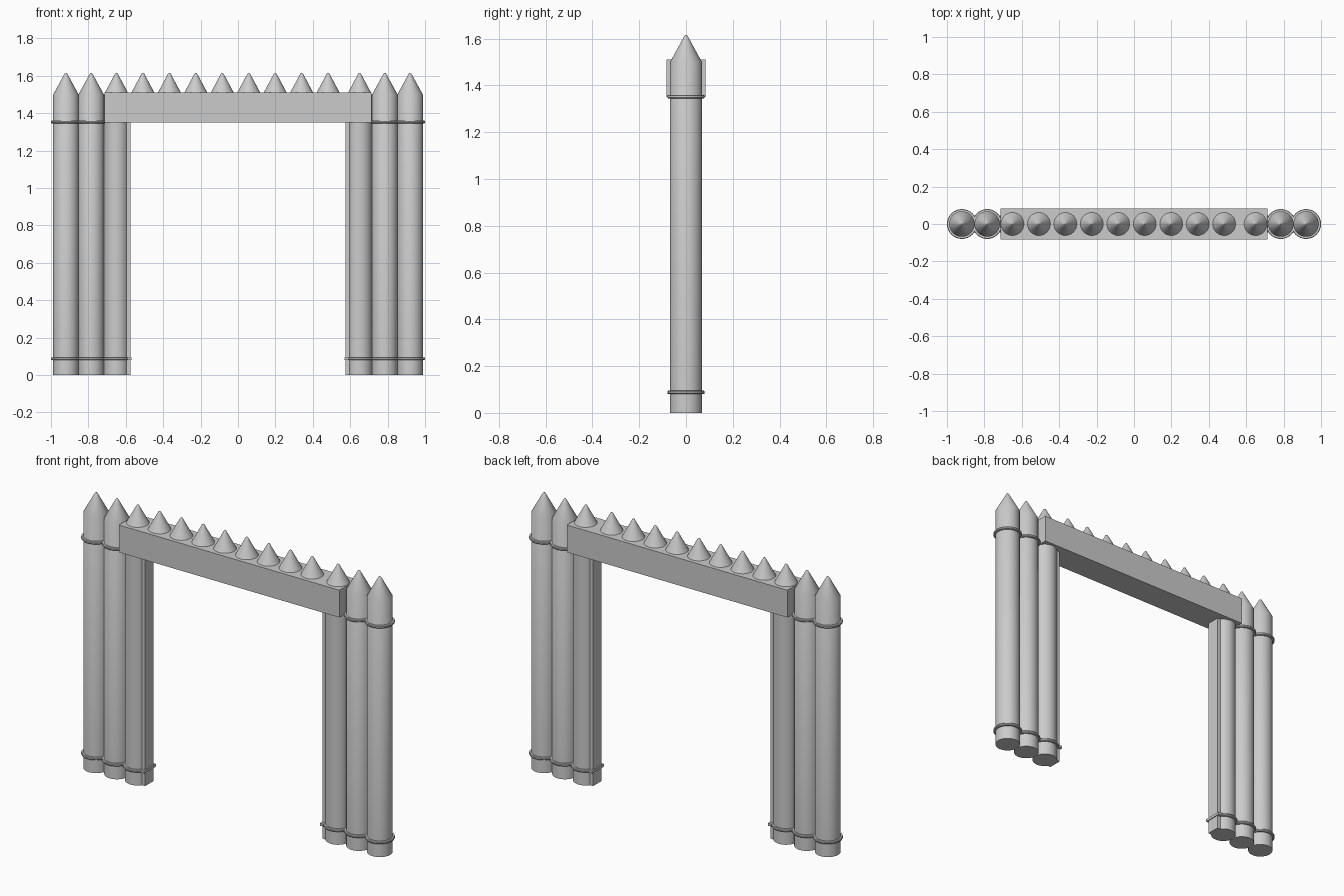
import bpy, bmesh, math

if "Cube" in bpy.data.objects:
    bpy.data.objects.remove(bpy.data.objects["Cube"])

grey = bpy.data.materials.new("light_grey")
grey.diffuse_color = (0.6, 0.6, 0.6, 1)
grey.use_nodes = True
grey.node_tree.nodes["Principled BSDF"].inputs["Base Color"].default_value = grey.diffuse_color


def finish(name, bm, smooth=True):
    bmesh.ops.recalc_face_normals(bm, faces=bm.faces)
    me = bpy.data.meshes.new(name)
    bm.to_mesh(me)
    bm.free()
    ob = bpy.data.objects.new(name, me)
    bpy.context.collection.objects.link(ob)
    me.materials.append(grey)
    if smooth:
        bpy.ops.object.select_all(action='DESELECT')
        ob.select_set(True)
        bpy.context.view_layer.objects.active = ob
        bpy.ops.object.shade_smooth_by_angle(angle=math.radians(30))
    return ob


def lathe(name, profile, x, closed=False, n=32):
    """Spin an (r, z) profile round a vertical axis at x."""
    bm = bmesh.new()
    rings = []
    for r, z in profile:
        rings.append([bm.verts.new((x + r * math.cos(2 * math.pi * i / n),
                                    r * math.sin(2 * math.pi * i / n), z)) for i in range(n)])
    pairs = list(zip(rings, rings[1:]))
    if closed:
        pairs.append((rings[-1], rings[0]))
    for a, b in pairs:
        for i in range(n):
            j = (i + 1) % n
            bm.faces.new((a[i], a[j], b[j], b[i]))
    if not closed:
        bm.faces.new(rings[0])
        bm.faces.new(rings[-1])
    return finish(name, bm)


def box(name, x0, x1, y, z0, z1):
    bm = bmesh.new()
    bmesh.ops.create_cube(bm, size=1)
    for v in bm.verts:
        v.co = ((x0 + x1) / 2 + v.co.x * (x1 - x0), v.co.y * 2 * y,
                (z0 + z1) / 2 + v.co.z * (z1 - z0))
    return finish(name, bm, False)


R = 0.068
def tip(r, z):
    # pointed log end with a slightly blunted tip
    return [(r, z), (0.011, 1.604), (0.007, 1.612), (0.002, 1.616)]


for s, side in ((-1, "left"), (1, "right")):
    # pointed logs, the innermost one ending inside the beam
    for k, x in enumerate((0.92, 0.785, 0.65)):
        top = tip(R, 1.5) if k < 2 else [(R, 1.5)]
        lathe(f"{side}_log_{k}", [(R, 0)] + top, s * x)
        # rope bands
        for z in (0.08, 1.345) if k < 2 else (0.08,):
            lathe(f"{side}_band_{k}",
                  [(R - 0.004, z), (0.077, z), (0.08, z + 0.004), (0.08, z + 0.011),
                   (0.077, z + 0.015), (R - 0.004, z + 0.015)], s * x, True)
    # thin inner jamb strip and its band
    a, b = sorted((s * 0.60, s * 0.575))
    box(f"{side}_jamb", a, b, 0.04, 0, 1.36)
    a, b = sorted((s * 0.59, s * 0.57))
    box(f"{side}_jamb_band", a, b, 0.055, 0.08, 0.095)

# cross beam
box("beam", -0.715, 0.715, 0.083, 1.35, 1.51)

# row of spikes on the beam
for i, x in enumerate([-0.65 + 0.1415 * k for k in range(9)] + [0.65]):
    lathe(f"spike_{i}", tip(0.064, 1.505), x)
